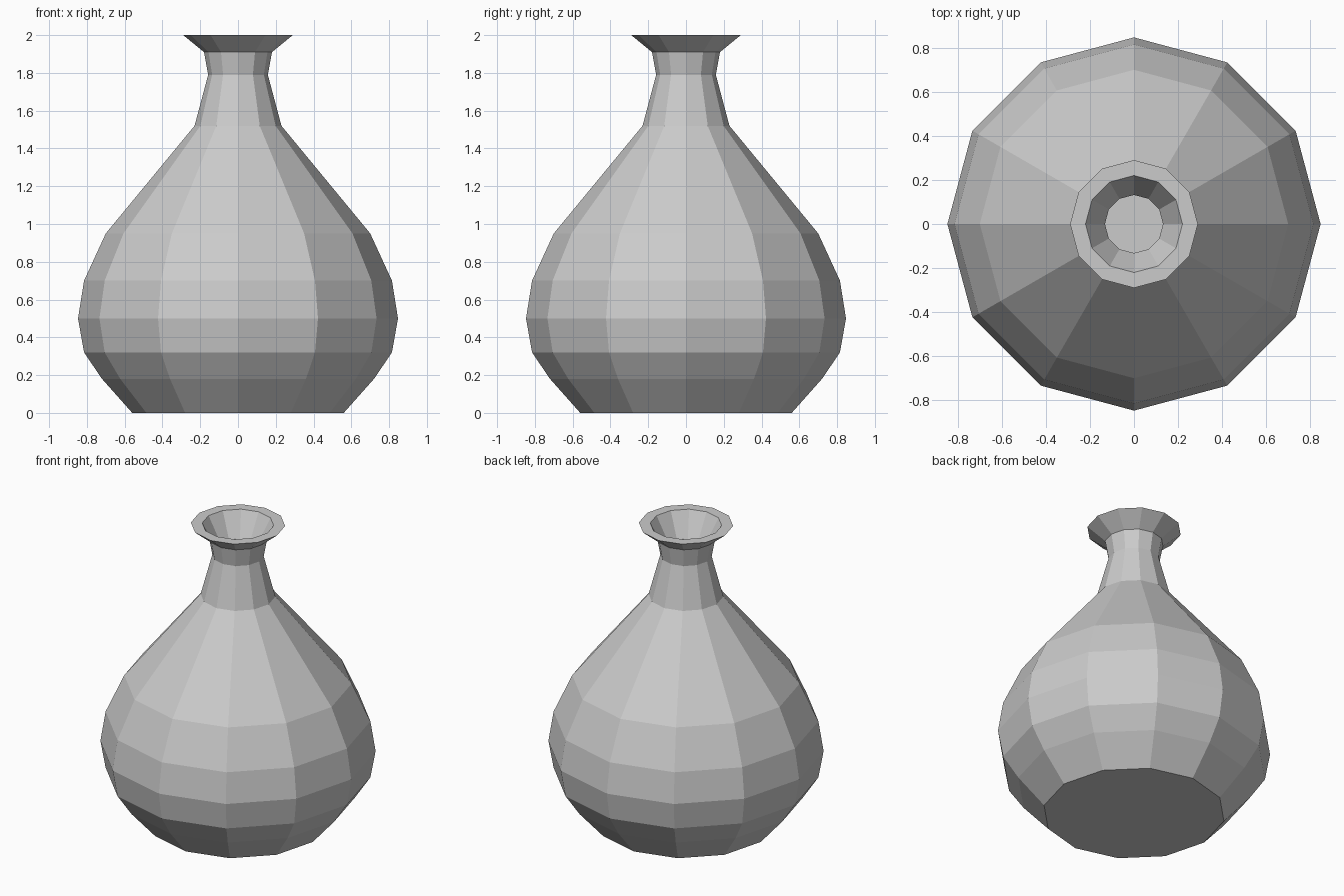
import bpy, bmesh
from math import cos, sin, pi

if "Cube" in bpy.data.objects:
    bpy.data.objects.remove(bpy.data.objects["Cube"])

SIDES = 12

# Outer wall from foot to lip, then the inner wall back down (radius, height)
outer = [(0.56, 0), (0.72, 0.18), (0.815, 0.32), (0.847, 0.5), (0.815, 0.7),
         (0.70, 0.95), (0.23, 1.52), (0.158, 1.79), (0.18, 1.91), (0.29, 2.0)]
inner = [(0.22, 2.0), (0.132, 1.84), (0.20, 1.52), (0.66, 0.95), (0.78, 0.7),
         (0.81, 0.5), (0.78, 0.33), (0.68, 0.2), (0.53, 0.04)]


def lathe(name, profile):
    """Spin a profile into flat-sided rings, capped at both ends."""
    bm = bmesh.new()
    rings = [[bm.verts.new((r * cos(2 * pi * i / SIDES), r * sin(2 * pi * i / SIDES), z))
              for i in range(SIDES)] for r, z in profile]
    for a, b in zip(rings, rings[1:]):
        for i in range(SIDES):
            j = (i + 1) % SIDES
            bm.faces.new((a[i], a[j], b[j], b[i]))
    bm.faces.new(rings[0][::-1])   # underside
    bm.faces.new(rings[-1])        # inside floor
    mesh = bpy.data.meshes.new(name)
    bm.to_mesh(mesh)
    bm.free()
    obj = bpy.data.objects.new(name, mesh)
    bpy.context.collection.objects.link(obj)
    return obj


# Hollow faceted vase
lathe("vase", outer + inner)
